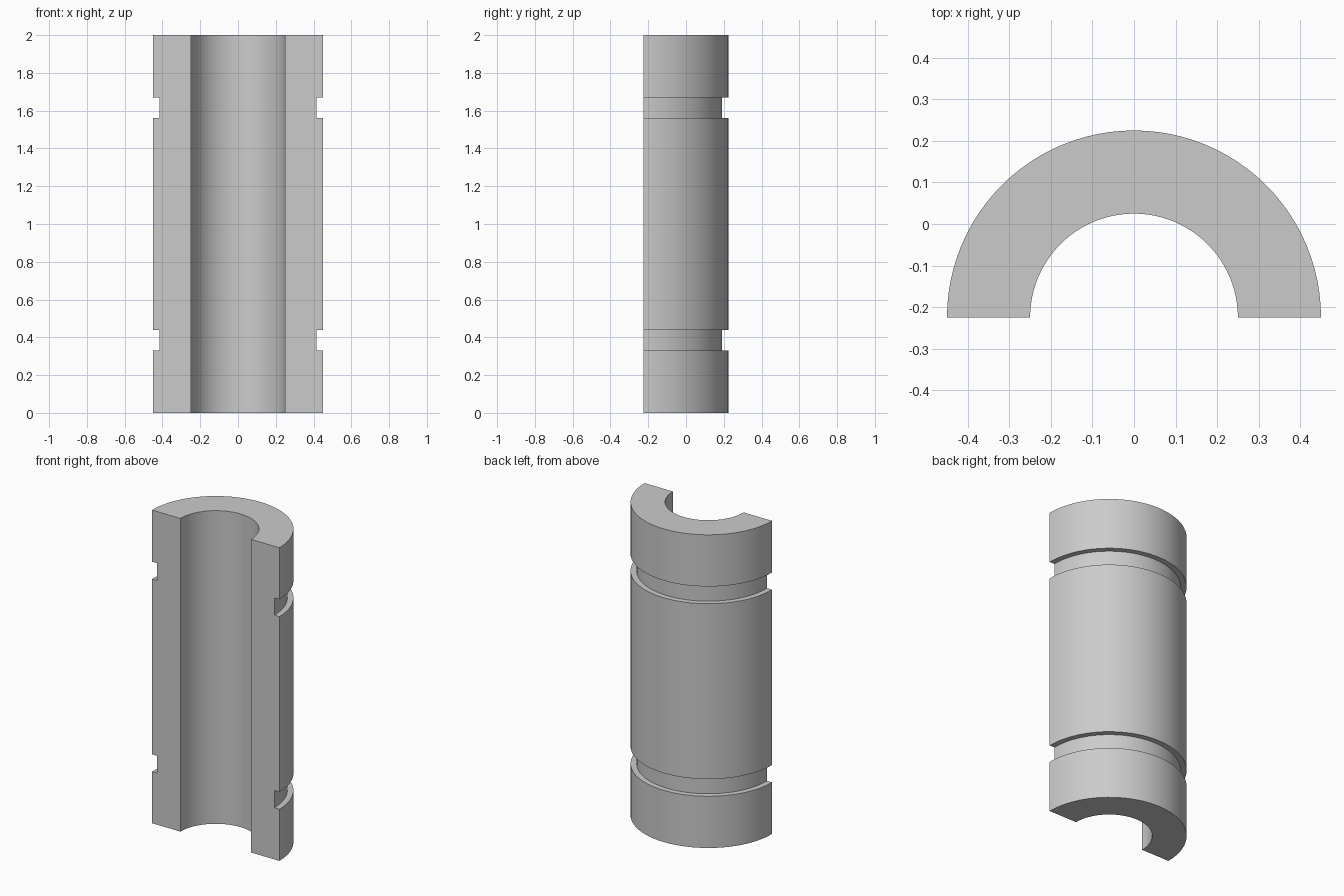
import bpy, bmesh, math
from mathutils import Vector, Matrix

if "Cube" in bpy.data.objects:
    bpy.data.objects.remove(bpy.data.objects["Cube"], do_unlink=True)

OUTER, INNER, GROOVE = 0.45, 0.25, 0.415
HEIGHT, AXIS_Y, STEPS = 2.0, -0.225, 48

grey = bpy.data.materials.new("plain grey")
grey.use_nodes = True
colour = (0.6, 0.6, 0.6, 1)
grey.diffuse_color = colour
grey.node_tree.nodes["Principled BSDF"].inputs["Base Color"].default_value = colour

# Wall section: straight bore, outer side with two square grooves
section = [(INNER, 0), (OUTER, 0)]
for low, high in ((0.33, 0.44), (1.56, 1.67)):
    section += [(OUTER, low), (GROOVE, low), (GROOVE, high), (OUTER, high)]
section += [(OUTER, HEIGHT), (INNER, HEIGHT)]

# Half sleeve: sweep the section through half a turn and cap the cut faces
bm = bmesh.new()
rings = []
for i in range(STEPS + 1):
    turn = Matrix.Rotation(math.pi * i / STEPS, 3, 'Z')
    rings.append([bm.verts.new(turn @ Vector((r, 0, z)) + Vector((0, AXIS_Y, 0)))
                  for r, z in section])
n = len(section)
for a, b in zip(rings, rings[1:]):
    for j in range(n):
        k = (j + 1) % n
        bm.faces.new((a[j], a[k], b[k], b[j]))
bm.faces.new(rings[0])
bm.faces.new(rings[-1])
bmesh.ops.recalc_face_normals(bm, faces=bm.faces)

mesh = bpy.data.meshes.new("half_sleeve")
bm.to_mesh(mesh)
bm.free()
mesh.materials.append(grey)
sleeve = bpy.data.objects.new("half_sleeve", mesh)
bpy.context.collection.objects.link(sleeve)

# Smooth curved walls, sharp rims
bpy.ops.object.select_all(action='DESELECT')
sleeve.select_set(True)
bpy.context.view_layer.objects.active = sleeve
bpy.ops.object.shade_smooth_by_angle(angle=math.radians(30))
